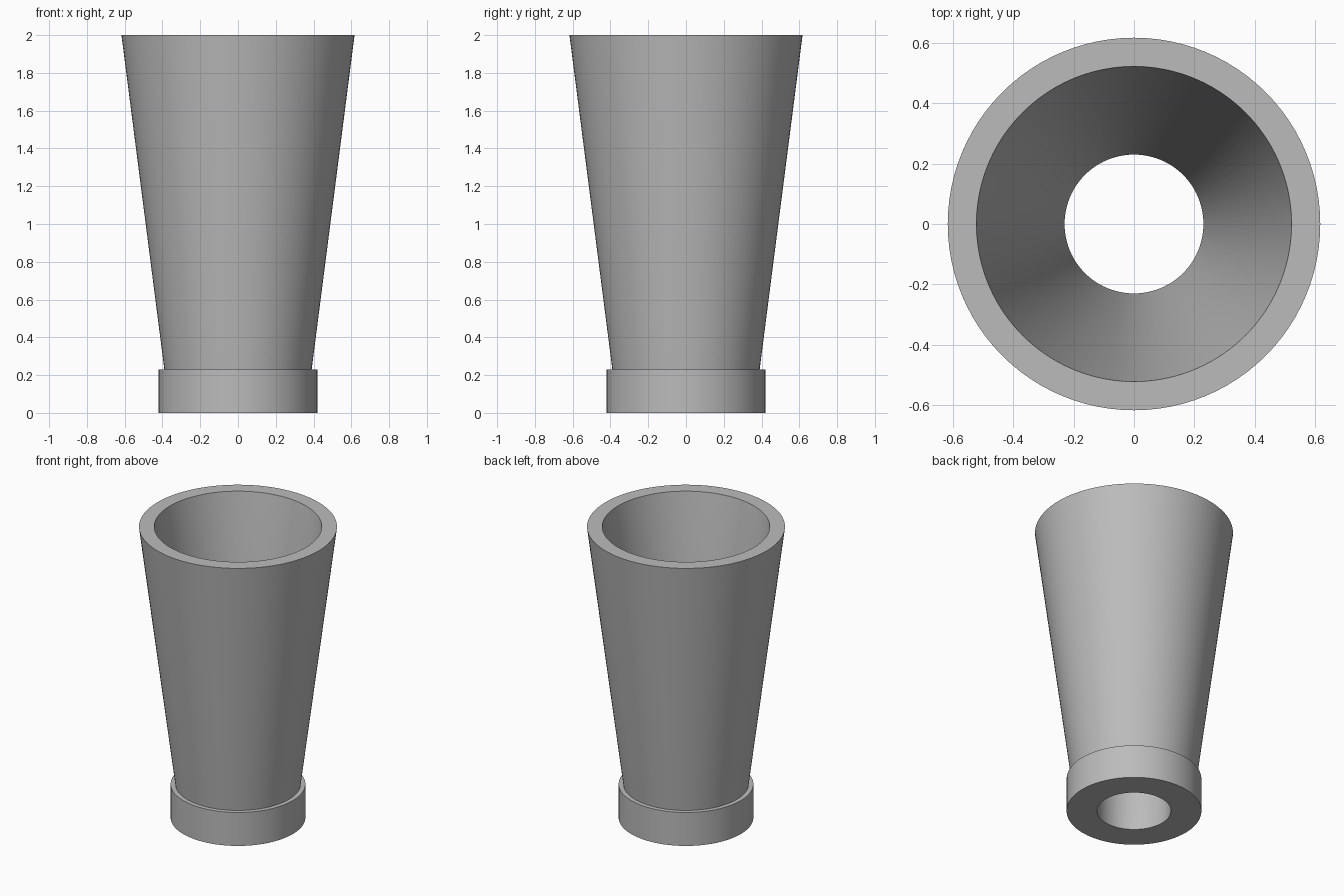
import bpy
import bmesh
from math import radians
from mathutils import Matrix, Vector

cube = bpy.data.objects.get("Cube")
if cube:
    bpy.data.objects.remove(cube, do_unlink=True)

SEGMENTS = 96
COLLAR_TOP = 0.23
BORE = 0.23

grey = bpy.data.materials.new("plain grey")
colour = (0.5, 0.5, 0.5, 1)
grey.use_nodes = True
grey.diffuse_color = colour
grey.node_tree.nodes["Principled BSDF"].inputs["Base Color"].default_value = colour


def lathe(name, profile):
    """Turn a closed (radius, height) profile around the z axis."""
    bm = bmesh.new()
    verts = [bm.verts.new((r, 0, z)) for r, z in profile]
    edges = [bm.edges.new((v, verts[(i + 1) % len(verts)]))
             for i, v in enumerate(verts)]
    bmesh.ops.spin(bm, geom=verts + edges, cent=(0, 0, 0), axis=(0, 0, 1),
                   angle=radians(360), steps=SEGMENTS, use_merge=True)
    bmesh.ops.remove_doubles(bm, verts=bm.verts, dist=0.0001)
    bmesh.ops.recalc_face_normals(bm, faces=bm.faces)
    mesh = bpy.data.meshes.new(name)
    bm.to_mesh(mesh)
    bm.free()
    mesh.materials.append(grey)
    obj = bpy.data.objects.new(name, mesh)
    bpy.context.collection.objects.link(obj)
    bpy.ops.object.select_all(action="DESELECT")
    obj.select_set(True)
    bpy.context.view_layer.objects.active = obj
    bpy.ops.object.shade_smooth_by_angle(angle=radians(30))
    return obj


# Tapered cup with collar and through bore, turned as one solid
lathe("tapered_nozzle", [
    (BORE, 0), (0.42, 0), (0.42, COLLAR_TOP), (0.39, COLLAR_TOP),
    (0.617, 2), (0.522, 2), (BORE, COLLAR_TOP),
])
